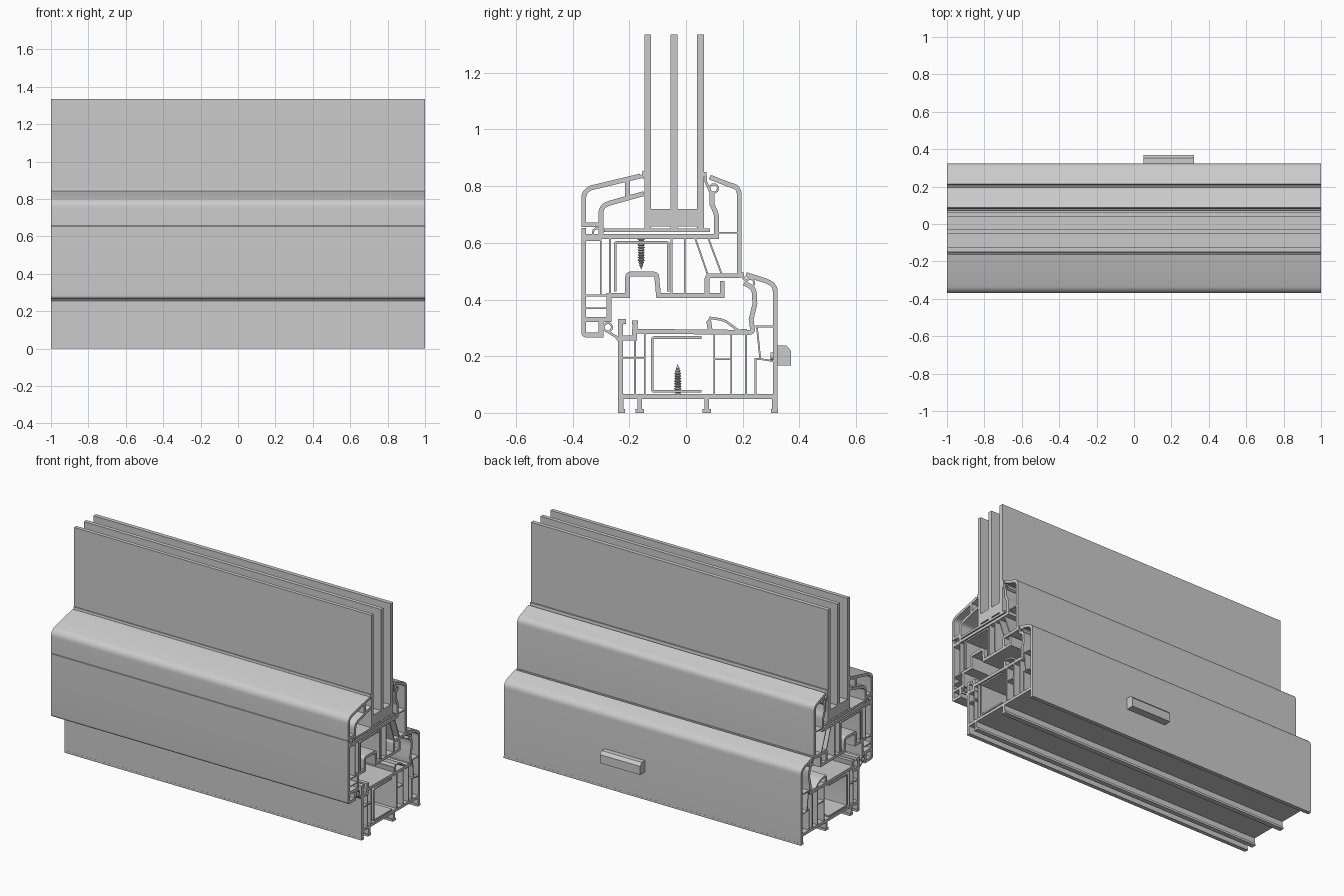
import bpy, bmesh, math
from mathutils import Vector

if "Cube" in bpy.data.objects:
    bpy.data.objects.remove(bpy.data.objects["Cube"])

S = 0.001  # section points (y, z[, corner radius]) are in thousandths
MAIN, WEB, STEEL = 17, 6, 9


def rounded(pts, closed):
    """Replace corners that carry a radius with short arcs."""
    out, n = [], len(pts)
    for i, p in enumerate(pts):
        v = Vector(p[:2])
        if len(p) < 3 or (not closed and i in (0, n - 1)):
            out.append(v)
            continue
        a, b = Vector(pts[i - 1][:2]), Vector(pts[(i + 1) % n][:2])
        s, e = v + (a - v).normalized() * p[2], v + (b - v).normalized() * p[2]
        for k in range(7):
            t = k / 6
            out.append(s * (1 - t) ** 2 + v * 2 * t * (1 - t) + e * t * t)
    return out


def wall(bm, pts, t, closed=False):
    """Sheet of thickness t following a section path, extruded along x."""
    c = rounded(pts, closed)
    n, rows = len(c), []
    for i, v in enumerate(c):
        d0 = (v - c[i - 1]).normalized() if closed or i else None
        d1 = (c[(i + 1) % n] - v).normalized() if closed or i < n - 1 else d0
        d0 = d0 or d1
        m = Vector((-d0.y - d1.y, d0.x + d1.x)).normalized()
        m *= t / 2 / max(0.4, m.dot(Vector((-d0.y, d0.x))))
        rows.append([bm.verts.new((x, q.x * S, q.y * S))
                     for x, q in ((-1, v + m), (-1, v - m), (1, v - m), (1, v + m))])
    for i in range(n if closed else n - 1):
        a, b = rows[i], rows[(i + 1) % n]
        for k in range(4):
            bm.faces.new((a[k], a[(k + 1) % 4], b[(k + 1) % 4], b[k]))
    if not closed:
        bm.faces.new(rows[0])
        bm.faces.new(rows[-1])


def solid(bm, poly, x0=-1, x1=1):
    """Filled section extruded along x."""
    ends = [[bm.verts.new((x, y * S, z * S)) for y, z in poly] for x in (x0, x1)]
    for e in ends:
        bm.faces.new(e)
    for i in range(len(poly)):
        j = (i + 1) % len(poly)
        bm.faces.new((ends[0][i], ends[0][j], ends[1][j], ends[1][i]))


def rect(bm, y0, y1, z0, z1):
    solid(bm, [(y0, z0), (y1, z0), (y1, z1), (y0, z1)])


def finish(name, bm):
    bmesh.ops.recalc_face_normals(bm, faces=bm.faces)
    me = bpy.data.meshes.new(name)
    bm.to_mesh(me)
    bm.free()
    me.shade_smooth()
    me.set_sharp_from_angle(angle=math.radians(30))
    ob = bpy.data.objects.new(name, me)
    bpy.context.collection.objects.link(ob)
    return ob


def walls(name, groups):
    bm = bmesh.new()
    for t, paths in groups:
        for p in paths:
            wall(bm, p, t)
    return finish(name, bm)


# Triple glazing: three panes, spacers between them
bm = bmesh.new()
for y0, y1 in ((-147, -124), (-54, -30), (39, 64)):
    rect(bm, y0, y1, 650, 1335)
finish("glass_panes", bm)
bm = bmesh.new()
for y0, y1 in ((-124, -54), (-30, 39)):
    rect(bm, y0, y1, 658, 720)
finish("glass_spacers", bm)
bm = bmesh.new()
rect(bm, -290, 84, 638, 651)
finish("glazing_support", bm)

# Fixed frame: outer skin, rebate, chamber webs and feet
walls("frame", [
    (MAIN, [
        [(-231, 0), (-231, 322), (-212, 322)],
        [(315, 0), (315, 450, 24), (282, 466), (212, 488)],
        [(-231, 58), (315, 58)],
        [(-231, 264), (-182, 264), (-182, 288), (236, 284, 14), (230, 330), (243, 385),
         (240, 440, 20), (205, 458)],
        [(-182, 284), (-178, 318), (-190, 318)],
        [(86, 284), (80, 326)]]),
    (WEB, [
        [(-180, 264), (-180, 60)], [(-146, 284), (-146, 60)],
        [(-231, 195), (-146, 195)],
        [(100, 284), (100, 60)], [(160, 284), (160, 60)], [(100, 189), (160, 189)],
        [(212, 284), (212, 60)], [(250, 305), (262, 190), (315, 182)],
        [(245, 305), (315, 305)], [(245, 60), (245, 190), (262, 190)]])])
bm = bmesh.new()
for y, w in ((-228, 24), (-164, 30), (74, 30), (312, 24)):
    rect(bm, y - w / 2, y + w / 2, 0, 13)
    rect(bm, y - 8, y + 8, 10, 56)
finish("frame_feet", bm)

# Opening sash: front skin, hardware groove, rear skin and webs
walls("sash", [
    (MAIN, [
        [(-361, 652), (-361, 275, 10), (-300, 275), (-300, 326)],
        [(-361, 622), (108, 622), (108, 700, 14), (92, 735), (92, 780)],
        [(188, 478), (188, 795, 26), (150, 806), (84, 832)],
        [(-361, 330), (-272, 330), (-272, 414), (-206, 414), (-206, 490, 12),
         (-104, 490, 12), (-97, 414), (74, 414), (74, 484, 14), (188, 484)],
        [(74, 414), (128, 414), (128, 465)]]),
    (WEB, [
        [(-361, 414), (-270, 414)], [(-361, 369), (-275, 369)],
        [(-301, 618), (-301, 414)], [(-268, 618), (-268, 414)],
        [(-51, 618), (-51, 414)], [(-4, 618), (-4, 414)],
        [(32, 618), (78, 484)], [(78, 618), (128, 484)],
        [(108, 636), (188, 636)], [(-361, 610), (-301, 610)]])])

# Front glazing bead: rounded skin, inner skin and webs
walls("glazing_bead", [(MAIN, [
    [(-340, 664), (-361, 664), (-361, 782, 26), (-335, 794), (-160, 836)],
    [(-340, 664), (-300, 664), (-300, 728, 24), (-270, 740), (-148, 774)],
    [(-206, 823), (-206, 760)],
    [(-300, 664), (-300, 632)]])])

# Steel reinforcement channels
walls("sash_reinforcement", [(STEEL, [
    [(-250, 428), (-250, 602, 8), (-62, 602, 8), (-62, 428)]])])
walls("frame_reinforcement", [(STEEL, [
    [(54, 266), (-119, 266, 8), (-119, 76, 8), (54, 76)]])])

# Rubber seals: hollow bulbs with lips, plus the middle seal
bulbs = ((-314, 636), (-276, 302), (98, 792), (226, 458))
bm = bmesh.new()
for cy, cz in bulbs:
    wall(bm, [(cy + 15 * math.cos(a * math.pi / 5), cz + 15 * math.sin(a * math.pi / 5))
              for a in range(10)], 7, True)
for lip in ([(86, 780), (70, 815), (68, 850)], [(-172, 836), (-152, 832), (-149, 854)],
            [(212, 466), (200, 480), (198, 496)],
            [(-276, 287), (-246, 268), (-238, 256)],
            [(80, 322), (86, 335), (135, 328, 20), (185, 290), (215, 292)]):
    wall(bm, lip, 9)
finish("seals", bm)


def screw(name, y, z, up):
    """Lathed countersunk screw with ridged thread."""
    prof = [(0, 0), (19, 0), (19, 4), (8, 14)]
    for k in range(10):
        r = 13 - max(0, k - 7) * 3
        prof += [(r, 20 + k * 9), (r * 0.6, 24.5 + k * 9)]
    prof += [(0, 116)]
    b = bmesh.new()
    vs = [b.verts.new((r * S, 0, h * S)) for r, h in prof]
    es = [b.edges.new(p) for p in zip(vs, vs[1:])]
    bmesh.ops.spin(b, geom=vs + es, cent=(0, 0, 0), axis=(0, 0, 1),
                   angle=math.tau, steps=16, use_merge=True)
    bmesh.ops.remove_doubles(b, verts=b.verts, dist=1e-5)
    ob = finish(name, b)
    ob.location = (0, y * S, z * S)
    if not up:
        ob.rotation_euler.x = math.pi


screw("frame_screw", -29, 56, True)
screw("sash_screw", -158, 622, False)

# Drainage cover on the rear face with its fixing peg
bm = bmesh.new()
solid(bm, [(322, 168), (370, 168), (370, 220), (354, 238), (322, 238)], 0.05, 0.32)
finish("drain_cover", bm)
bm = bmesh.new()
bmesh.ops.create_cone(bm, cap_ends=True, segments=16, radius1=0.013, radius2=0.013, depth=0.03)
peg = finish("cover_peg", bm)
peg.location = (0.185, 0.313, 0.2)
peg.rotation_euler.x = math.pi / 2
